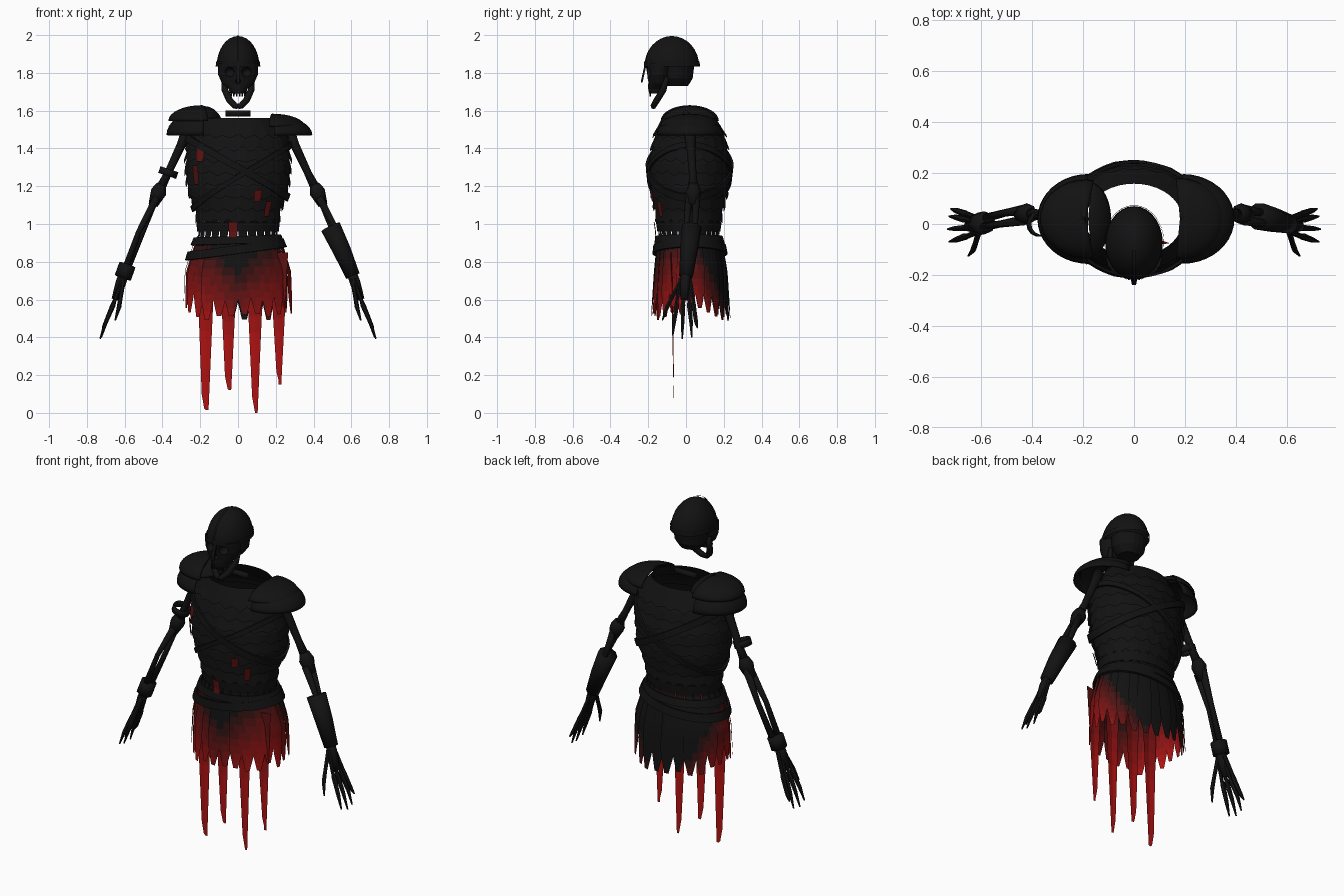
import bpy, math, random
from mathutils import Vector

if "Cube" in bpy.data.objects:
    bpy.data.objects.remove(bpy.data.objects["Cube"])
random.seed(4)
TAU = math.tau

def material(name, c):
    m = bpy.data.materials.new(name)
    m.diffuse_color = (*c, 1)
    m.use_nodes = True
    m.node_tree.nodes["Principled BSDF"].inputs["Base Color"].default_value = m.diffuse_color
    return m
REDS = [material(f"cloth_{i}", (0.006 + 0.5 * (i / 9) ** 1.4, 0.006, 0.006)) for i in range(10)]
BLACK = material("black", (0.006, 0.006, 0.006))

def mesh(name, verts, faces, mat=BLACK, thick=0, smooth=False, shade=None):
    me = bpy.data.meshes.new(name)
    me.from_pydata([tuple(v) for v in verts], [], faces)
    ob = bpy.data.objects.new(name, me)
    bpy.context.collection.objects.link(ob)
    if shade:                                   # graded cloth colour per face
        for m in REDS:
            me.materials.append(m)
        for p in me.polygons:
            p.material_index = int(9 * max(0, min(1, shade(p.center))))
    else:
        me.materials.append(mat)
    if smooth:
        me.shade_smooth()
    if thick:
        s = ob.modifiers.new("thickness", 'SOLIDIFY')
        s.thickness, s.offset = thick, 0
    return ob

def loft(name, rows, closed=True, caps=False, **kw):
    n = len(rows[0])
    faces = [(r * n + i, r * n + (i + 1) % n, (r + 1) * n + (i + 1) % n, (r + 1) * n + i)
             for r in range(len(rows) - 1) for i in range(n if closed else n - 1)]
    if caps:
        faces += [tuple(range(n))[::-1], tuple(range((len(rows) - 1) * n, len(rows) * n))]
    return mesh(name, [v for r in rows for v in r], faces, **kw)

def limb(name, pts, radii, n=8, caps=True, **kw):
    pts = [Vector(p) for p in pts]
    rows = []
    for i, p in enumerate(pts):
        t = (pts[min(i + 1, len(pts) - 1)] - pts[max(i - 1, 0)]).normalized()
        u = t.cross(Vector((0, 1, 0))).normalized()
        v = t.cross(u)
        rows.append([p + (u * math.cos(k * TAU / n) + v * math.sin(k * TAU / n)) * radii[i] for k in range(n)])
    return loft(name, rows, caps=caps, smooth=n > 6, **kw)

# body outline: z, half width, front y, back y
PROFILE = [(1.57, .19, -.13, .16), (1.46, .26, -.165, .205), (1.32, .275, -.19, .228), (1.18, .262, -.182, .218),
           (1.05, .215, -.155, .185), (.95, .205, -.14, .17), (.88, .235, -.15, .19), (.75, .275, -.163, .213),
           (.48, .285, -.18, .23)]

def body(a, z, off=0):
    z = max(.481, min(1.569, z))
    for p, q in zip(PROFILE, PROFILE[1:]):
        if q[0] <= z <= p[0]:
            t = (p[0] - z) / (p[0] - q[0])
            hx, f, b = (p[i] + (q[i] - p[i]) * t for i in (1, 2, 3))
            return ((hx + off) * math.cos(a), (f + b) / 2 + ((b - f) / 2 + off) * math.sin(a))

def band(name, z, h, tilt=0, off=.012, n=48):
    rows = []
    for dz in (h / 2, -h / 2):
        r = []
        for k in range(n):
            a = k * TAU / n
            zz = z + dz + tilt * math.cos(a)
            r.append((*body(a, zz, off), zz))
        rows.append(r)
    return loft(name, rows, thick=.012)

# overlapping jagged armour rows on the hollow torso
for b in range(8):
    top, n = 1.56 - b * .064, 40
    rows = []
    for dz, off in ((0, -.006), (.05, .004), (.085, .014)):
        r = []
        for k in range(n):
            a = (k + .5 * (b % 2)) * TAU / n
            z = top - dz - (dz > .08) * (.018 * (k % 2) + random.uniform(0, .012))
            r.append((*body(a, z, off), z))
        rows.append(r)
    loft(f"armour_row_{b}", rows)

def panel(name, a, w, top, bottom, off=0, point=.25, shade=None, rows=9):
    rr = []
    for j in range(rows + 1):
        s = j / rows
        taper = 1 if s < .7 else 1 - (1 - point) * (s - .7) / .3
        z = top + (bottom - top) * s
        rr.append([(*body(a + w * taper * c, z, off), z) for c in (-.5, -.17, .17, .5)])
    return loft(name, rr, closed=False, shade=shade)

# waist slats, belts, chest strap
for k in range(26):
    panel(f"waist_slat_{k}", k * TAU / 26, .21, 1.05, .89, .004, .7, rows=3)
band("waist_cord", .985, .05, 0, .004)
band("upper_belt", .915, .04, .008, .014)
band("hip_belt", .865, .045, .035, .018)
band("chest_strap", 1.3, .04, -.16, .018)
band("back_strap", 1.25, .03, .17, .016)

# graded skirt panels
def cloth(c):
    return abs(c.x) * 1.7 + (.86 - c.z) * 1.9 - max(0, c.y + .02) * 2.4 - .12
for k in range(26):
    a = k * TAU / 26
    end = .555 - .06 * abs(math.sin(a)) + random.uniform(-.02, .03)
    panel(f"skirt_panel_{k}", a, .3, .9, end, .007 * (k % 2), .3, cloth)

# long hanging tatters
for i, (x, zb) in enumerate([(-.17, .015), (-.05, .12), (.09, 0), (.215, .15)]):
    rows = []
    for j in range(11):
        s = j / 10
        z = .85 + (zb - .85) * s
        w = .05 - .036 * s
        y = -.075 + .012 * s
        rows.append([(x * (1 + .03 * s) - w + (.01 if j == 10 else 0), y, z + (.01 if j == 10 else 0)),
                     (x, y - .008 * (1 - s), z), (x + w, y, z)])
    loft(f"tatter_{i}", rows, closed=False, shade=lambda c: .95 - max(0, c.z - .35) * 1.3)

# torn red cloth scraps on the torso
for i, (x, z, w, h, m) in enumerate([(-.18, 1.38, .2, .1, 3), (-.2, 1.26, .15, .1, 2), (.1, 1.15, .16, .06, 3),
                                     (.165, 1.08, .15, .08, 3), (-.03, .97, .2, .08, 3)]):
    a = -math.acos(max(-1, min(1, x / .26)))
    panel(f"cloth_scrap_{i}", a, w, z + h / 2, z - h / 2, .022, .8, lambda c, m=m: m / 9 + .02, 3)

# shoulder guards: half domes
def dome(name, c, r, a0, a1, e0=0, n=20):
    rows = []
    for j in range(9):
        e = math.radians(e0) + (math.pi / 2 - math.radians(e0)) * j / 8
        rows.append([(c[0] + r[0] * math.cos(e) * math.cos(t), c[1] + r[1] * math.cos(e) * math.sin(t),
                      c[2] + r[2] * math.sin(e)) for t in (math.radians(a0 + (a1 - a0) * i / n) for i in range(n + 1))])
    return loft(name, rows, closed=False, smooth=True, thick=.008)
dome("left_guard_lower", (-.18, .02, 1.47), (.195, .172, .13), 90, 270)
dome("left_guard_upper", (-.19, .02, 1.545), (.175, .15, .08), 80, 280)
dome("left_guard_inner", (-.18, .02, 1.5), (.1, .165, .12), -80, 80, 30)
dome("right_guard_lower", (.19, .02, 1.47), (.2, .172, .10), -90, 90)
dome("right_guard_upper", (.18, .02, 1.515), (.17, .155, .065), -95, 95)

# bony arms and hands
for s, side in ((-1, "left"), (1, "right")):
    def arm(name, pts, radii, n=8, **kw):
        return limb(f"{side}_{name}", [(s * p[0], p[1], p[2]) for p in pts], radii, n, **kw)
    arm("upper_arm", [(.265, .02, 1.5), (.3, .025, 1.42), (.37, .035, 1.27), (.415, .04, 1.18)], [.034, .024, .02, .026])
    arm("elbow", [(.405, .04, 1.21), (.42, .04, 1.17), (.45, .035, 1.1)], [.026, .042, .025])
    arm("ulna", [(.43, .055, 1.16), (.5, .045, .97), (.595, .02, .74)], [.022, .015, .018])
    arm("radius", [(.43, .015, 1.14), (.525, 0, .96), (.605, -.015, .74)], [.02, .014, .018])
    arm("palm", [(.595, 0, .76), (.62, -.005, .69), (.65, -.01, .6)], [.025, .028, .02])
    for i, (ty, tz) in enumerate([(.06, .45), (.03, .4), (-.02, .392), (-.07, .41)]):
        x = .73 - abs(i - 2) * .006
        by = .02 - i * .016
        arm(f"finger_{i}", [(.61, by, .71), (.655, (by + ty) / 2, .59), (.662, (by + ty) / 2, .57),
                            (.7, ty * .9, .48), (x, ty, tz)], [.012, .01, .014, .011, .004], 6)
    arm("thumb", [(.605, -.02, .71), (.62, -.07, .62), (.63, -.1, .56), (.65, -.125, .49)], [.013, .011, .012, .004], 6)

# arm armour
limb("right_bracer", [(.49, .03, .985), (.55, .015, .86), (.608, 0, .725)], [.054, .048, .038], 10)
limb("left_wristband", [(-.585, .005, .785), (-.61, 0, .715)], [.045, .045], 8)
limb("left_arm_ring", [(-.363, .0, 1.29), (-.375, .0, 1.255)], [.046, .046], 14, caps=False, thick=.008)

# skull: cap, lower cranium, face with sockets, jaw, teeth
def ball(name, c, r, seg=24):
    bpy.ops.mesh.primitive_uv_sphere_add(segments=seg, ring_count=seg // 2, location=c)
    ob = bpy.context.object
    ob.name, ob.scale = name, r
    ob.data.materials.append(BLACK)
    ob.data.shade_smooth()
    return ob
def skull_ring(hx, y0, y1, z, n=20):
    return [(hx * math.cos(k * TAU / n), (y0 + y1) / 2 + (y1 - y0) / 2 * math.sin(k * TAU / n), z) for k in range(n)]
cap = []
for j in range(9):
    e = math.radians(88) * j / 8
    c = math.cos(e)
    cap.append(skull_ring(.113 * c, -.075 - .145 * c, -.075 + .145 * c, 1.835 + .16 * math.sin(e), 28))
loft("skull_cap", cap, caps=True, smooth=True)
loft("lower_cranium", [skull_ring(.1, -.13, .045, 1.85), skull_ring(.09, -.13, .035, 1.77),
                       skull_ring(.06, -.1, .01, 1.73)], caps=True)
face = loft("face", [skull_ring(.108, -.215, -.06, 1.85), skull_ring(.105, -.205, -.08, 1.79),
                     skull_ring(.085, -.2, -.09, 1.745), skull_ring(.05, -.2, -.12, 1.715),
                     skull_ring(.043, -.195, -.13, 1.69)], caps=True)
for i, (x, z, r) in enumerate([(-.045, 1.805, .027), (.045, 1.805, .027), (0, 1.755, .014)]):
    cut = ball(f"socket_cutter_{i}", (x, -.205, z), (r, .04, r), 16)
    cut.hide_render = True
    cut.hide_set(True)
    b = face.modifiers.new("socket", 'BOOLEAN')
    b.operation, b.object = 'DIFFERENCE', cut
for s in (-1, 1):
    limb(f"jaw_{s}", [(s * .078, -.1, 1.78), (s * .07, -.12, 1.71), (s * .045, -.155, 1.655), (s * .015, -.172, 1.625),
                      (0, -.172, 1.622)], [.012, .017, .018, .016, .014])
    for k in range(3):
        limb(f"tooth_{s}_{k}", [(s * (.008 + .014 * k), -.19, 1.70), (s * (.008 + .014 * k), -.188, 1.675)], [.006, .004], 5)
# thin ridge and brow strip on the cap
loft("cap_ridge", [[(x, -.075 + r * .148 * math.cos(a), 1.835 + r * .16 * math.sin(a)) for x in (-.006, .006)]
                   for r, a in ((1.04, math.radians(100 + 8 * i)) for i in range(11))], closed=False)
loft("brow_band", [skull_ring(.118, -.222, .074, 1.835, 28), skull_ring(.117, -.221, .072, 1.86, 28)])
loft("nose_guard", [[(-.012, -.215, 1.84), (.012, -.215, 1.84)], [(-.008, -.235, 1.75), (.008, -.235, 1.75)]],
     closed=False, thick=.01)
# neck bone
limb("neck_bone", [(-.065, 0, 1.585), (.065, 0, 1.585)], [.017, .017], 8)
